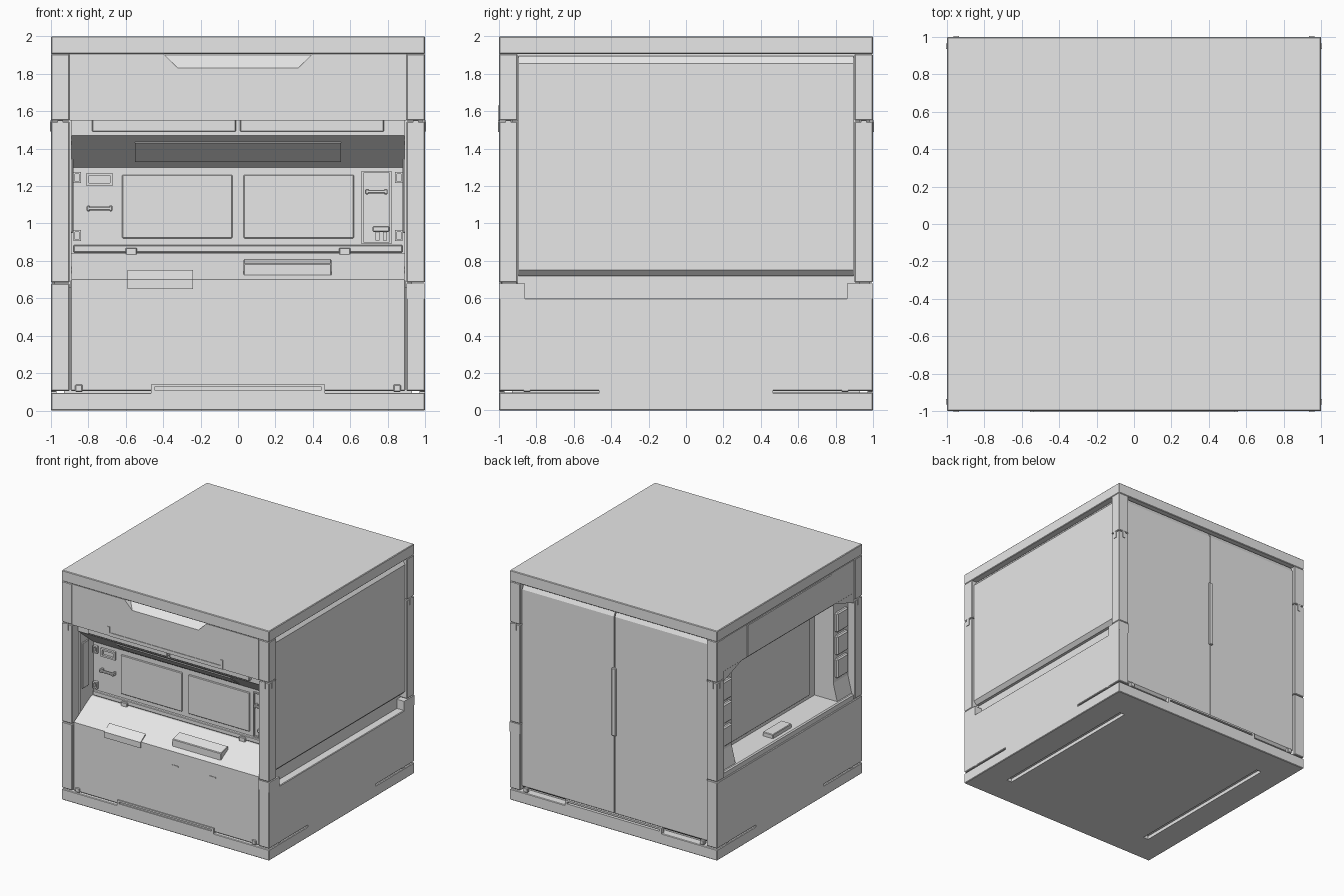
import bpy, bmesh
from math import pi
from mathutils import Matrix, Vector

default_cube = bpy.data.objects.get("Cube")
if default_cube:
    bpy.data.objects.remove(default_cube, do_unlink=True)

# Main levels and planes shared by the parts
EDGE, POST = 1, 0.9
BASE, DECK, HEAD, ROOF = 0.1, 0.7, 1.55, 1.9
WALL, SKIN, CORE = -0.72, -0.99, 0.93
SOFT = 0.005
FRONT, LEFT, BACK, RIGHT = 0, pi / 2, pi, -pi / 2
SIDES = (-1, 1)

tone = 0.8
colour = (tone, tone, tone, 1)
grey = bpy.data.materials.new("light_grey")
grey.use_nodes = True
grey.diffuse_color = colour
grey.node_tree.nodes["Principled BSDF"].inputs["Base Color"].default_value = colour


def around(centre, half):
    return (centre - half, centre + half)


def wide(half):
    return (-half, half)


def mirrored(side, inner, outer):
    return sorted((side * inner, side * outer))


def proud(surface, height):
    """Depth range of a part standing in front of a surface."""
    return (surface - height, surface + SOFT)


def hull(name, points, bevel=0, turn=FRONT):
    """Convex solid around points, turned about z, with optional bevel."""
    bm = bmesh.new()
    spin = Matrix.Rotation(turn, 3, 'Z')
    verts = [bm.verts.new(spin @ Vector(point)) for point in points]
    bmesh.ops.convex_hull(bm, input=verts)
    bmesh.ops.dissolve_limit(bm, angle_limit=SOFT, verts=bm.verts, edges=bm.edges)
    bmesh.ops.recalc_face_normals(bm, faces=bm.faces)
    mesh = bpy.data.meshes.new(name)
    bm.to_mesh(mesh)
    bm.free()
    mesh.materials.append(grey)
    part = bpy.data.objects.new(name, mesh)
    bpy.context.collection.objects.link(part)
    if bevel:
        modifier = part.modifiers.new("Bevel", 'BEVEL')
        modifier.width = bevel
        modifier.segments = 1
    return part


def box(name, xs, ys, zs, bevel=0, turn=FRONT):
    return hull(name, [(x, y, z) for x in xs for y in ys for z in zs], bevel, turn)


def prism(name, xs, profile, bevel=0, turn=FRONT):
    """Extrude a convex (y, z) profile along x."""
    return hull(name, [(x, y, z) for x in xs for y, z in profile], bevel, turn)


def cut(target, cutter):
    modifier = target.modifiers.new("Cut", 'BOOLEAN')
    modifier.object = cutter
    modifier.solver = 'EXACT'
    cutter.hide_render = True
    cutter.hide_viewport = True
    cutter.display_type = 'WIRE'


def rim(name, xs, ys, zs, thick):
    """Rectangular frame facing the front."""
    for z in (zs[0], zs[1] - thick):
        box(name + "_rail", xs, ys, (z, z + thick))
    for x in (xs[0], xs[1] - thick):
        box(name + "_stile", (x, x + thick), ys, zs)


def grab_bar(name, xs, z):
    """Small handle standing off the niche wall."""
    box(name, xs, around(WALL - 0.03, 0.01), around(z, 0.01), SOFT)
    for x in xs:
        box(name + "_foot", around(x, 0.01), proud(WALL, 0.04), around(z, 0.015), SOFT)


def chamfered_panel(name, xs, bottom, chamfer, turn):
    """Large cover with a sloped top edge and a sloped bottom edge."""
    back, face, top = -POST, -0.985, ROOF - SOFT
    prism(name, xs, [(back, bottom), (face + chamfer, bottom), (face, bottom + chamfer),
                     (face, top - 0.04), (face + chamfer, top), (back, top)], 0, turn)


# Slabs, with two long grooves under the base
base = box("base_slab", wide(EDGE), wide(EDGE), (0, BASE - SOFT), SOFT)
for side in SIDES:
    cut(base, box("base_groove_cutter", around(side * 0.74, 0.025), wide(0.73), wide(0.03)))
box("top_slab", wide(EDGE), wide(EDGE), (ROOF + SOFT, 2), SOFT)

# Inner cores
box("lower_core", wide(CORE), (-CORE, CORE), (BASE - SOFT, DECK - 0.04))
box("middle_core", (-0.75, CORE), (WALL, CORE), (0.6, HEAD + 0.05))
box("upper_core", wide(CORE), wide(CORE), (HEAD + 0.01, ROOF + SOFT))

# Lower cladding
box("front_lower_panel", wide(POST - SOFT), (SKIN, -POST), (BASE + SOFT, DECK), SOFT)
box("left_lower_panel", (POST, EDGE), wide(EDGE), (BASE + SOFT, 0.6), SOFT)
box("right_lower_panel", (-EDGE, -POST), wide(EDGE), (BASE + SOFT, 0.68), SOFT)
box("right_counter", (SKIN, -DECK), wide(POST), (0.66, 0.73), 0.01)
for side in SIDES:
    box("left_lower_end", (POST, EDGE), mirrored(side, 0.86, EDGE), (0.595, 0.68))

# Corner posts in two pieces
for x_side in SIDES:
    for y_side in SIDES:
        xs, ys = mirrored(x_side, POST, EDGE), mirrored(y_side, POST, EDGE)
        box("corner_post", xs, ys, (0.685, HEAD - SOFT), SOFT)
        box("corner_post_top", xs, ys, (HEAD, ROOF + SOFT), SOFT)

# Lifting rails, clips and latches on all four faces
for turn in (FRONT, LEFT, BACK, RIGHT):
    for low, high in ((0.075, 0.11), (0.125, 0.14)):
        box("base_rail", wide(0.46), (-EDGE, -0.97), (low, high), 0, turn)
    for side in SIDES:
        box("base_rail_end", around(side * 0.455, 0.01), (-EDGE, -0.97), (0.075, 0.14), 0, turn)
        box("base_clip", around(side * 0.85, 0.02), (-EDGE, -0.97), (BASE, 0.14), SOFT, turn)
        box("post_latch", around(side * 0.95, 0.015), proud(-EDGE, SOFT), (1.49, HEAD), 0, turn)

# Front header with a scooped grip, rail and lamps
header = box("front_header", wide(POST), (-EDGE, -POST), (HEAD, ROOF + SOFT))
grip_points = [(side * half, y, z) for side in SIDES
               for half, y, z in ((0.4, -1.02, 1.91), (0.3, -1.02, 1.81), (0.4, -0.92, 1.91))]
cut(header, hull("grip_cutter", grip_points))
box("header_rail", wide(HEAD - 1), proud(-EDGE, SOFT), (HEAD, 1.58))
for side in SIDES:
    box("header_rail_end", around(side * 0.545, 0.01), proud(-EDGE, SOFT), (HEAD, 1.63))
    box("header_lamp", mirrored(side, 0.01, 0.78), (-0.96, -POST), (1.49, HEAD + 0.01), SOFT)

# Front niche: sloped hood with a flush lamp plate, and sloped counter
hood_low, hood_high = Vector((WALL, 1.3)), Vector((-CORE, 1.47))
hood_top = HEAD + 0.02
prism("niche_hood", wide(0.89), [hood_low, hood_high, (-CORE, hood_top), (WALL, hood_top)])
outward = Vector((-SOFT, -SOFT))
lamp_edges = [hood_low.lerp(hood_high, amount) for amount in (0.2, 0.8)]
prism("hood_lamp", wide(HEAD - 1), lamp_edges + [edge + outward for edge in lamp_edges])
prism("front_counter", wide(0.89), [(SKIN, 0.65), (SKIN, DECK), (-0.75, 0.84), (-DECK, 0.84), (-DECK, 0.65)])
box("counter_lip", wide(0.88), proud(WALL, 0.025), (0.845, 0.885), SOFT)

# Paired parts of the front niche
for side in SIDES:
    box("niche_end_wall", mirrored(side, 0.89, CORE), (-POST, -DECK), (0.66, HEAD + 0.05))
    box("niche_end_plate", mirrored(side, 0.88, POST), (-0.88, -0.79), (0.95, 1.35), SOFT)
    box("niche_back_panel", mirrored(side, 0.03, 0.62), proud(WALL, 0.01), (0.92, 1.26), SOFT)
    box("lip_clip", around(side * 0.57, 0.03), proud(WALL, 0.04), (0.83, 0.87), SOFT)
    for z in (0.935, 1.245):
        rim("wall_latch", around(side * 0.86, 0.02), proud(WALL, 0.025), around(z, 0.03), 0.01)
    box("counter_slot", around(0.27 + side * 0.18, 0.03), proud(SKIN, SOFT), around(0.58, SOFT))
box("niche_back_margin", (-0.89, -DECK), (WALL, -DECK), (DECK, HEAD + 0.02))

# Front niche fittings
rim("wall_display", around(-0.74, 0.07), proud(WALL, 0.02), (1.2, 1.27), 0.015)
grab_bar("wall_handle", around(-0.74, 0.06), 1.08)
rim("tap_panel", around(0.74, 0.08), proud(WALL, 0.015), (0.89, 1.28), 0.01)
grab_bar("tap_panel_handle", around(0.74, 0.05), 1.17)
box("tap_body", (0.72, 0.81), proud(WALL, 0.05), around(0.97, 0.015), SOFT)
for side in SIDES:
    box("tap_spout", around(0.765 + side * 0.02, 0.01), around(WALL - 0.035, 0.01), (0.91, 0.97))
prism("folding_tray", around(-0.415, 0.175), [(-EDGE, 0.65), (-EDGE, DECK), (-CORE, 0.75), (-CORE, DECK), (SKIN, 0.65)])
prism("sink_cover", around(0.265, 0.235), [(-0.95, DECK), (-0.95, 0.785), (-0.85, 0.81), (-0.82, DECK)], SOFT)

# Right side niche: header, back wall and counter tray
box("right_header", (-EDGE + SOFT, -POST), wide(POST), (1.61, ROOF + SOFT), SOFT)
box("right_header_plate", (-EDGE, -CORE), wide(0.58), (1.615, ROOF - SOFT), SOFT)
box("right_back_panel", (-0.76, -DECK), wide(0.62), (0.76, 1.52), SOFT)
box("right_niche_ceiling", (-POST, -DECK), wide(POST), around(1.6, 0.02))
box("right_counter_tray", around(-POST, 0.05), around(0.03, 0.13), (DECK, 0.765), SOFT)

# Right side niche: end jambs with small lockers
for side in SIDES:
    ends = mirrored(side, DECK, POST)
    corner = ((POST, 1.62), (POST, 1.52), (0.62, 1.62))
    hull("right_header_corner", [(x, side * y, z) for x in (SKIN, -POST) for y, z in corner])
    box("right_jamb", (-CORE, -0.89), ends, (DECK, 1.61))
    box("right_jamb_return", (-POST, -DECK), mirrored(side, DECK, WALL * -1), (DECK, 1.61))
    prism("jamb_foot", mirrored(-side, DECK, POST), [(-0.975, DECK), (-CORE, 0.88), (-POST, DECK)], 0, RIGHT)
    for z in (1, 1.2, 1.4):
        box("jamb_locker", around(-CORE, 0.025), around(side * 0.8, 0.075), around(z, 0.085), 0.01)

# Left side panel above a shallow ledge
chamfered_panel("left_side_panel", wide(POST - SOFT), 0.72, 0.03, LEFT)
box("left_ledge_back", (POST, CORE), wide(0.87), (0.59, 0.73))

# Back double doors with a tall central handle
for side in SIDES:
    chamfered_panel("back_door", mirrored(side, SOFT, 0.89), 0.125, 0.02, BACK)
box("back_door_handle", wide(0.02), (0.97, EDGE), (0.82, 1.41), SOFT)
